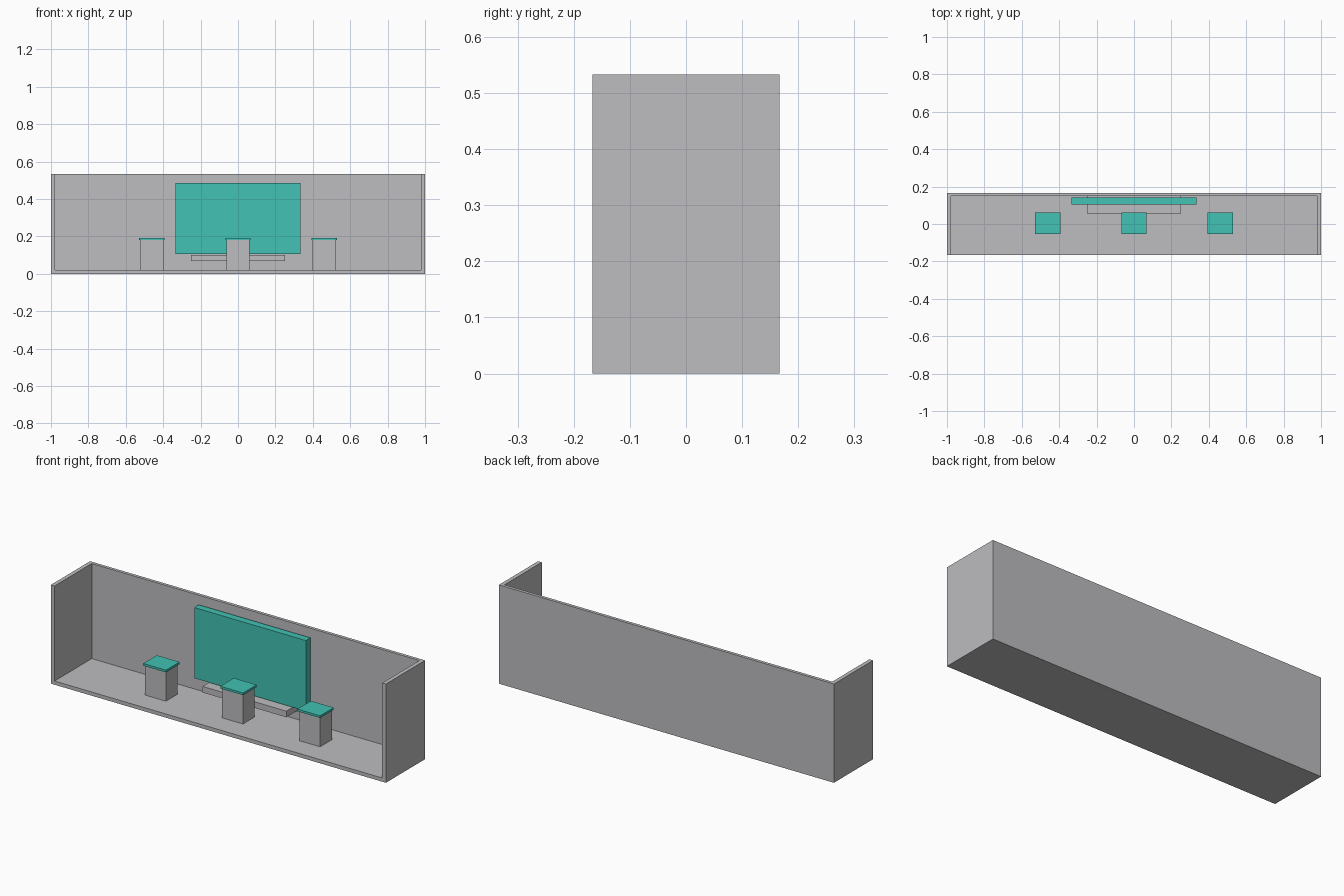
import bpy
import bmesh

if "Cube" in bpy.data.objects:
    bpy.data.objects.remove(bpy.data.objects["Cube"])


def material(name, rgb):
    m = bpy.data.materials.new(name)
    m.diffuse_color = (*rgb, 1.0)
    m.use_nodes = True
    m.node_tree.nodes["Principled BSDF"].inputs["Base Color"].default_value = m.diffuse_color
    return m


GREY = material("light_grey", (0.508, 0.508, 0.525))
TEAL = material("teal", (0.054, 0.539, 0.451))


def box(name, x, y, z, mat):
    """Box given by its (min, max) range on each axis."""
    mesh = bpy.data.meshes.new(name)
    bm = bmesh.new()
    bmesh.ops.create_cube(bm, size=1)
    for v in bm.verts:
        v.co = [r[1] if c > 0 else r[0] for c, r in zip(v.co, (x, y, z))]
    bm.to_mesh(mesh)
    bm.free()
    mesh.materials.append(mat)
    ob = bpy.data.objects.new(name, mesh)
    bpy.context.collection.objects.link(ob)
    return ob


def prism(name, outline, z, mat):
    """Vertical extrusion of a plan outline."""
    mesh = bpy.data.meshes.new(name)
    bm = bmesh.new()
    face = bm.faces.new([bm.verts.new((px, py, z[0])) for px, py in outline])
    ext = bmesh.ops.extrude_face_region(bm, geom=[face])
    for v in ext["geom"]:
        if isinstance(v, bmesh.types.BMVert):
            v.co.z = z[1]
    bmesh.ops.recalc_face_normals(bm, faces=bm.faces)
    bm.to_mesh(mesh)
    bm.free()
    mesh.materials.append(mat)
    ob = bpy.data.objects.new(name, mesh)
    bpy.context.collection.objects.link(ob)
    return ob


W, D, H = 1.0, 0.167, 0.533      # half width, half depth, height
SIDE, BACK, FLOOR = 0.978, 0.15, 0.02

# Booth shell: floor slab and U-shaped wall around it
box("floor", (-W, W), (-D, D), (0, FLOOR), GREY)
prism("walls", [(-W, -D), (-SIDE, -D), (-SIDE, BACK), (SIDE, BACK),
                (SIDE, -D), (W, -D), (W, D), (-W, D)], (FLOOR, H), GREY)

# Screen on the back wall with a shelf below it
box("screen", (-0.333, 0.333), (0.103, 0.142), (0.105, 0.486), TEAL)
box("shelf", (-0.25, 0.25), (0.055, BACK), (0.068, 0.101), GREY)

# Row of display pedestals with overhanging caps
for label, cx in (("left", -0.46), ("middle", 0.0), ("right", 0.46)):
    box("pedestal_" + label, (cx - 0.062, cx + 0.062), (-0.046, 0.054),
        (FLOOR, 0.18), GREY)
    box("cap_" + label, (cx - 0.068, cx + 0.068), (-0.054, 0.062),
        (0.18, 0.192), TEAL)
